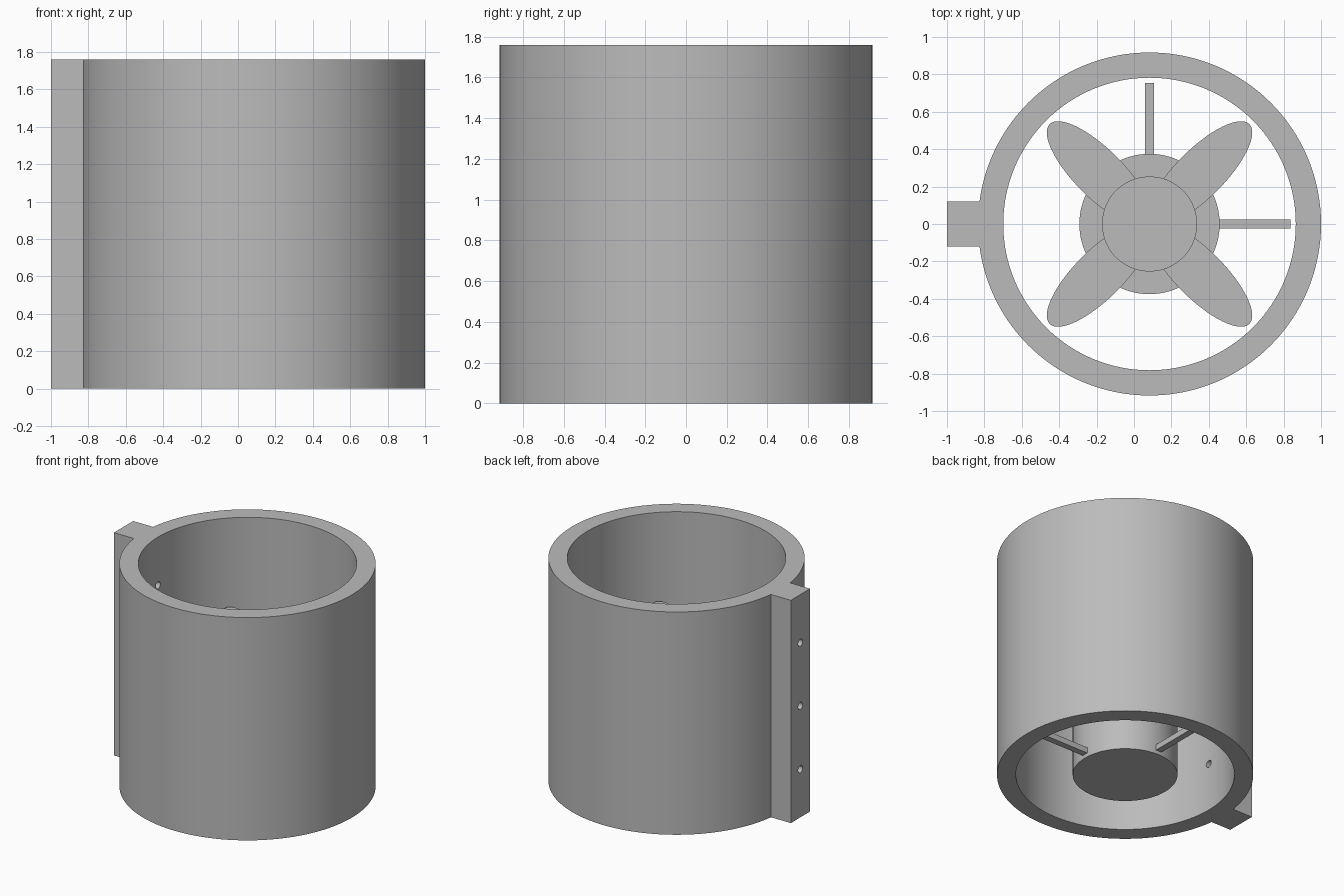
import bpy
from math import pi, cos, sin
from mathutils import Matrix, Vector

CX = 0.083          # axis of the duct
HEIGHT = 1.76

cube = bpy.data.objects.get("Cube")
if cube:
    bpy.data.objects.remove(cube, do_unlink=True)

grey = bpy.data.materials.new("plain grey")
grey.use_nodes = True
grey.diffuse_color = (0.5, 0.5, 0.5, 1)
grey.node_tree.nodes["Principled BSDF"].inputs["Base Color"].default_value = (0.5, 0.5, 0.5, 1)


def finish(name):
    obj = bpy.context.object
    obj.name = name
    obj.data.materials.append(grey)
    return obj


def cylinder(name, radius, z0, z1, sides=96):
    bpy.ops.mesh.primitive_cylinder_add(vertices=sides, radius=radius, depth=z1 - z0,
                                        location=(CX, 0, (z0 + z1) / 2))
    return finish(name)


def box(name, low, high):
    low, high = Vector(low), Vector(high)
    bpy.ops.mesh.primitive_cube_add(size=1, location=(low + high) / 2)
    obj = finish(name)
    obj.data.transform(Matrix.Diagonal((*(high - low), 1)))
    return obj


def combine(target, tool, operation):
    mod = target.modifiers.new(operation.lower(), "BOOLEAN")
    mod.operation, mod.solver, mod.object = operation, "EXACT", tool
    bpy.context.view_layer.objects.active = target
    bpy.ops.object.modifier_apply(modifier=mod.name)
    bpy.data.objects.remove(tool, do_unlink=True)


def smooth(obj):
    bpy.ops.object.select_all(action="DESELECT")
    obj.select_set(True)
    bpy.context.view_layer.objects.active = obj
    bpy.ops.object.shade_smooth_by_angle(angle=pi / 6)


# Duct with mounting rail, bored through the middle
duct = cylinder("duct", 0.917, 0, HEIGHT, 128)
combine(duct, box("rail", (-1, -0.12, 0), (-0.75, 0.12, HEIGHT)), "UNION")
combine(duct, cylinder("bore", 0.782, -0.1, HEIGHT + 0.1, 128), "DIFFERENCE")

# Screw holes through the rail and wall
for z in (0.38, 0.88, 1.38):
    bpy.ops.mesh.primitive_cylinder_add(vertices=24, radius=0.028, depth=0.7,
                                        location=(-0.85, 0, z), rotation=(0, pi / 2, 0))
    combine(duct, finish("hole"), "DIFFERENCE")
smooth(duct)

# Motor body and propeller hub
smooth(cylinder("motor_body", 0.375, 0, 0.98))
smooth(cylinder("propeller_hub", 0.254, 0.98, 1.12))

# Struts
box("strut_left", (CX + 0.36, -0.025, 0.03), (CX + 0.755, 0.025, 0.075))
box("strut_back", (CX - 0.025, 0.36, 0.03), (CX + 0.025, 0.755, 0.075))

# Flat oval blades
for i in range(4):
    angle = pi / 4 + i * pi / 2
    blade = cylinder("blade_%d" % (i + 1), 1, 1.02, 1.07, 64)
    blade.data.transform(Matrix.Diagonal((0.375, 0.13, 1, 1)))
    blade.location.x += 0.38 * cos(angle)
    blade.location.y += 0.38 * sin(angle)
    blade.rotation_euler.z = angle
    smooth(blade)
